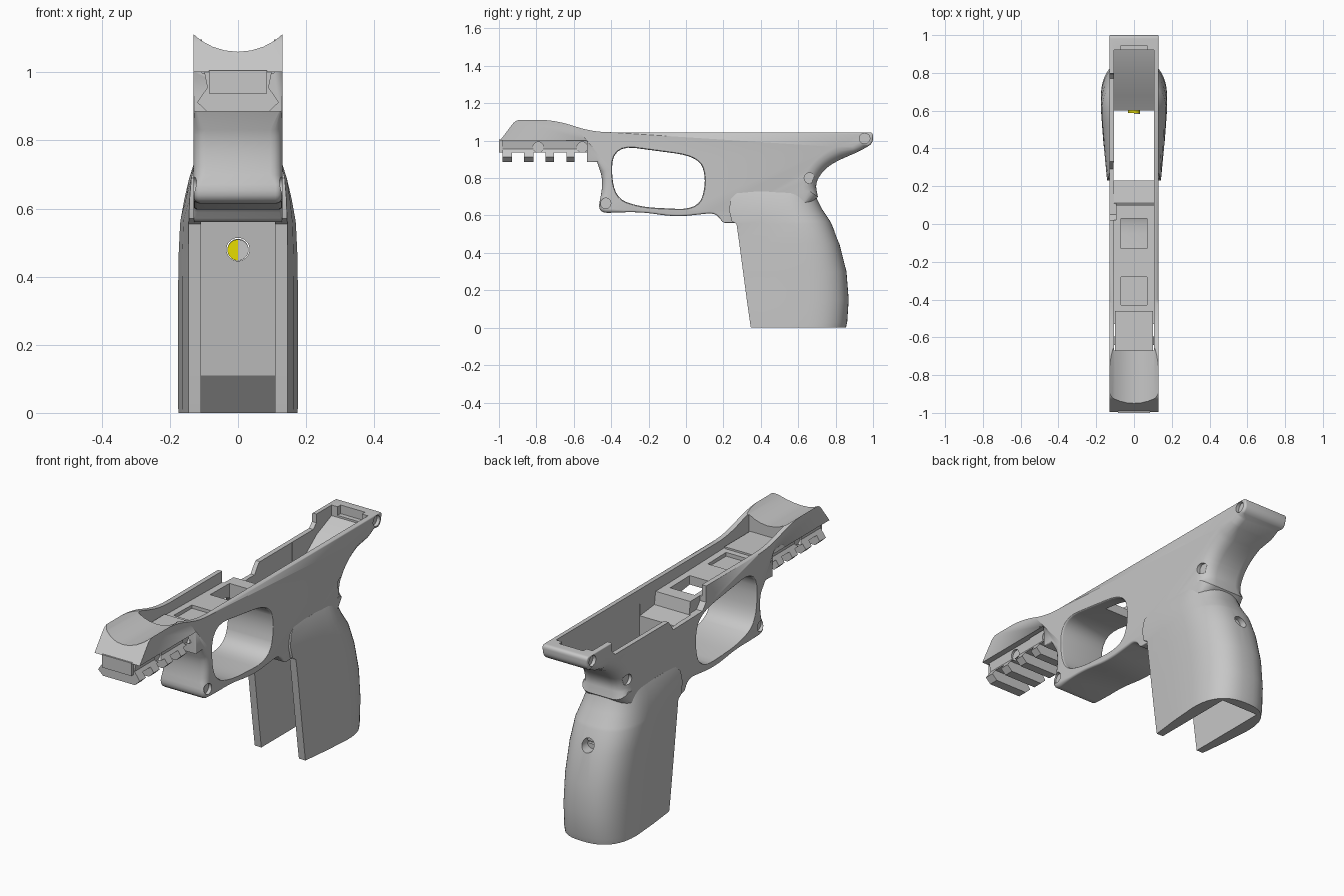
import bpy, bmesh, math
from mathutils import Vector

cube = bpy.data.objects.get("Cube")
if cube:
    bpy.data.objects.remove(cube, do_unlink=True)


def material(name, color):
    m = bpy.data.materials.new(name)
    m.use_nodes = True
    m.diffuse_color = color
    m.node_tree.nodes["Principled BSDF"].inputs["Base Color"].default_value = color
    return m


GREY = material("grey", (0.57, 0.57, 0.57, 1))
YELLOW = material("yellow", (0.8, 0.72, 0.0, 1))


def rounded(corners):
    """Corners (y, z, corner size, edge radius) to an outline of (point, edge radius)."""
    out, n = [], len(corners)
    for i, (y, z, size, edge) in enumerate(corners):
        p = Vector((y, z))
        if size == 0:
            out.append((p, edge))
            continue
        a = Vector(corners[i - 1][:2]) - p
        b = Vector(corners[(i + 1) % n][:2]) - p
        a *= min(size, a.length * 0.48) / a.length
        b *= min(size, b.length * 0.48) / b.length
        for k in range(7):
            t = k / 6
            out.append((p + a * (1 - t) ** 2 + b * t ** 2, edge))
    return out


def loft(name, rings, mat=GREY):
    """Skin a list of equal rings and cap both ends."""
    bm = bmesh.new()
    rows = [[bm.verts.new(p) for p in ring] for ring in rings]
    n = len(rows[0])
    for r, s in zip(rows, rows[1:]):
        for i in range(n):
            j = (i + 1) % n
            bm.faces.new((r[i], r[j], s[j], s[i]))
    bm.faces.new(rows[0][::-1])
    bm.faces.new(rows[-1])
    bmesh.ops.remove_doubles(bm, verts=bm.verts, dist=0.00005)
    bmesh.ops.recalc_face_normals(bm, faces=bm.faces)
    me = bpy.data.meshes.new(name)
    bm.to_mesh(me)
    bm.free()
    ob = bpy.data.objects.new(name, me)
    bpy.context.collection.objects.link(ob)
    me.materials.append(mat)
    return ob


def slab(name, corners, half):
    """Side outline spread across x, its rim rounded by the edge radii."""
    pts = rounded(corners)
    n = len(pts)
    area = sum(pts[i - 1][0].cross(pts[i][0]) for i in range(n))
    inward = []
    for i in range(n):
        d = (pts[(i + 1) % n][0] - pts[i - 1][0]).normalized()
        inward.append(Vector((-d.y, d.x)) * math.copysign(1, area))
    rings = []
    for side in (-1, 1):
        for t in [math.radians(a) for a in (90, 68, 45, 22, 0)][::-side]:
            ring = []
            for (p, r), nrm in zip(pts, inward):
                q = p + nrm * r * (1 - math.cos(t))
                ring.append((side * (half - abs(r) * (1 - math.sin(t))), q.x, q.y))
            rings.append(ring)
    return loft(name, rings)


def prism(name, outline, lo, hi, axis="x", mat=GREY):
    place = {"x": lambda a, p: (a, *p), "y": lambda a, p: (p[0], a, p[1])}[axis]
    return loft(name, [[place(a, p) for p in outline] for a in (lo, hi)], mat)


def box(name, x, y, z):
    return prism(name, [(y[0], z[0]), (y[1], z[0]), (y[1], z[1]), (y[0], z[1])], *x)


def rod(name, center, radius, lo, hi, axis="x", mat=GREY, turn=math.tau):
    count = 32 if turn == math.tau else 17
    ring = [(center[0] + radius * math.sin(k * math.tau / 32),
             center[1] + radius * math.cos(k * math.tau / 32)) for k in range(count)]
    return prism(name, ring, lo, hi, axis, mat)


def cut(ob, *cutters):
    """Subtract the cutters, bake the result and drop the cutters."""
    for c in cutters:
        c.hide_render = True
        mod = ob.modifiers.new("cut", "BOOLEAN")
        mod.operation, mod.solver, mod.object = "DIFFERENCE", "EXACT", c
    bpy.context.view_layer.update()
    dg = bpy.context.evaluated_depsgraph_get()
    me = bpy.data.meshes.new_from_object(ob.evaluated_get(dg))
    ob.modifiers.clear()
    ob.data = me
    me.materials.clear()
    me.materials.append(GREY)
    for poly in me.polygons:
        poly.material_index = 0
    for c in cutters:
        bpy.data.objects.remove(c, do_unlink=True)


def well():
    return prism("well_cutter", [(0.23, 0.97), (0.6, 0.97), (0.6, 0.75), (0.7, 0.11),
                                 (0.82, -0.02), (0.15, -0.02), (0.23, 0.5)], -0.108, 0.108)


def drills(spots, depth_x):
    return [rod("drill", s, 0.028, *sorted((side * depth_x, side * 0.2)))
            for s in spots for side in (-1, 1)]


# Main frame with the guard loop and rear tang
body = slab("frame_body", [
    (-0.995, 1.0, 0, 0), (-0.91, 1.112, 0.03, 0), (-0.7, 1.112, 0.14, 0),
    (-0.5, 1.045, 0.1, 0), (1.0, 1.045, 0.02, 0.006), (1.0, 0.985, 0.028, 0.012),
    (0.93, 0.945, 0.03, 0.04), (0.76, 0.87, 0.08, 0.07), (0.69, 0.78, 0.08, 0.07),
    (0.705, 0.7, 0, 0.06), (0.62, 0.63, 0, 0.02), (0.3, 0.63, 0, 0.005),
    (0.26, 0.56, 0, 0.005), (0.2, 0.56, 0.015, 0.005), (0.155, 0.615, 0.04, 0.01),
    (-0.05, 0.592, 0.08, 0.01), (-0.25, 0.62, 0.08, 0.01), (-0.475, 0.612, 0.06, 0.02),
    (-0.44, 0.78, 0.1, 0.035), (-0.475, 0.885, 0, 0.01), (-0.53, 0.885, 0, 0.005),
    (-0.53, 1.0, 0, 0)], 0.13)
guard_hole = slab("guard_cutter", [
    (-0.4, 0.978, 0.13, -0.012), (0.07, 0.915, 0.13, -0.012), (0.11, 0.79, 0.08, -0.012),
    (0.07, 0.63, 0.12, -0.012), (-0.25, 0.645, 0.1, -0.012), (-0.39, 0.7, 0.12, -0.012)], 0.133)
channel = prism("channel_cutter", [
    (-0.67, 1.3), (-0.67, 1.0), (-0.1, 0.988), (0.1, 0.985), (0.11, 0.92), (0.3, 0.9),
    (0.6, 0.8), (0.68, 0.85), (0.8, 0.94), (0.92, 0.99), (0.92, 1.3)], -0.105, 0.105)
notch = prism("notch_cutter", [
    (0.02, 1.2), (0.02, 0.96), (0.05, 0.925), (0.29, 0.92), (0.31, 0.95), (0.33, 0.975),
    (0.77, 0.975), (0.795, 1.0), (0.8, 1.2)], -0.2, -0.095)
cut(body, guard_hole, channel, notch, well(),
    rod("cradle_cutter", (0, 1.254), 0.194, -1.1, -0.66, "y"),
    box("slot_cutter", (-0.07, 0.07), (-0.43, -0.28), (0.975, 1.2)),
    box("window_cutter", (-0.07, 0.07), (-0.13, 0.03), (0.85, 1.2)),
    box("tang_cutter", (-0.07, 0.07), (0.9, 0.945), (1.0, 1.2)),
    *drills([(-0.43, 0.665), (0.66, 0.8), (0.955, 1.012)], 0.112))

# Accessory rail under the nose
half = [(0.1, 1.005), (0.09, 0.955), (0.12, 0.912), (0.092, 0.885)]
rail = prism("accessory_rail", half + [(-x, z) for x, z in half[::-1]], -0.98, -0.46, "y")
gaps = [box("gap_cutter", (-0.2, 0.2), (y, y + 0.065), (0.8, 0.938))
        for y in (-0.93, -0.815, -0.705, -0.595)]
cut(rail, *gaps, *drills([(-0.79, 0.965), (-0.555, 0.965)], 0.085))
nose = box("nose_block", (-0.085, 0.085), (-1.0, -0.9), (0.938, 1.005))

# Grip: sections with flat flanks and a round back (z, front, back, front half, back half)
rings = []
for z, front, back, wf, wb in [
        (0, 0.347, 0.855, 0.146, 0.175), (0.03, 0.342, 0.862, 0.146, 0.176),
        (0.15, 0.325, 0.87, 0.146, 0.176), (0.3, 0.305, 0.858, 0.146, 0.176),
        (0.45, 0.285, 0.82, 0.146, 0.175), (0.555, 0.27, 0.778, 0.145, 0.17),
        (0.57, 0.245, 0.77, 0.144, 0.168), (0.63, 0.23, 0.73, 0.142, 0.157),
        (0.69, 0.24, 0.7, 0.137, 0.143), (0.727, 0.28, 0.69, 0.128, 0.128)]:
    bend = front + 0.6 * (back - front)
    flank = [(front, wf), ((front + bend) / 2, (wf + wb) / 2 + 0.003)]
    for k in range(13):
        a = k / 12 * math.pi / 2
        flank.append((bend + (back - bend) * math.sin(a) ** 0.8, wb * max(0, math.cos(a)) ** 0.8))
    flank[-1] = (back, 0)
    rings.append([(x, y, z) for y, x in flank] + [(-x, y, z) for y, x in flank[-2::-1]])
grip = loft("grip", rings)
cut(grip, well(), rod("screw_hole_cutter", (0, 0.48), 0.034, 0.5, 1.0, "y"))

# Back strap screw with a yellow tip, half of its end faced in grey
screw = rod("grip_screw", (0, 0.48), 0.031, 0.63, 0.77, "y")
cut(screw, box("driver_slot_cutter", (-0.1, 0.1), (0.755, 0.8), (0.474, 0.486)))
screw_tip = rod("screw_tip", (0, 0.478), 0.031, 0.587, 0.635, "y", YELLOW)
tip_plate = rod("screw_tip_plate", (0, 0.478), 0.031, 0.583, 0.588, "y", turn=math.pi)

# Smooth shading with sharp edges kept
bpy.ops.object.select_all(action="DESELECT")
for ob in (body, grip, screw):
    ob.select_set(True)
bpy.context.view_layer.objects.active = body
bpy.ops.object.shade_smooth_by_angle(angle=math.radians(32))
